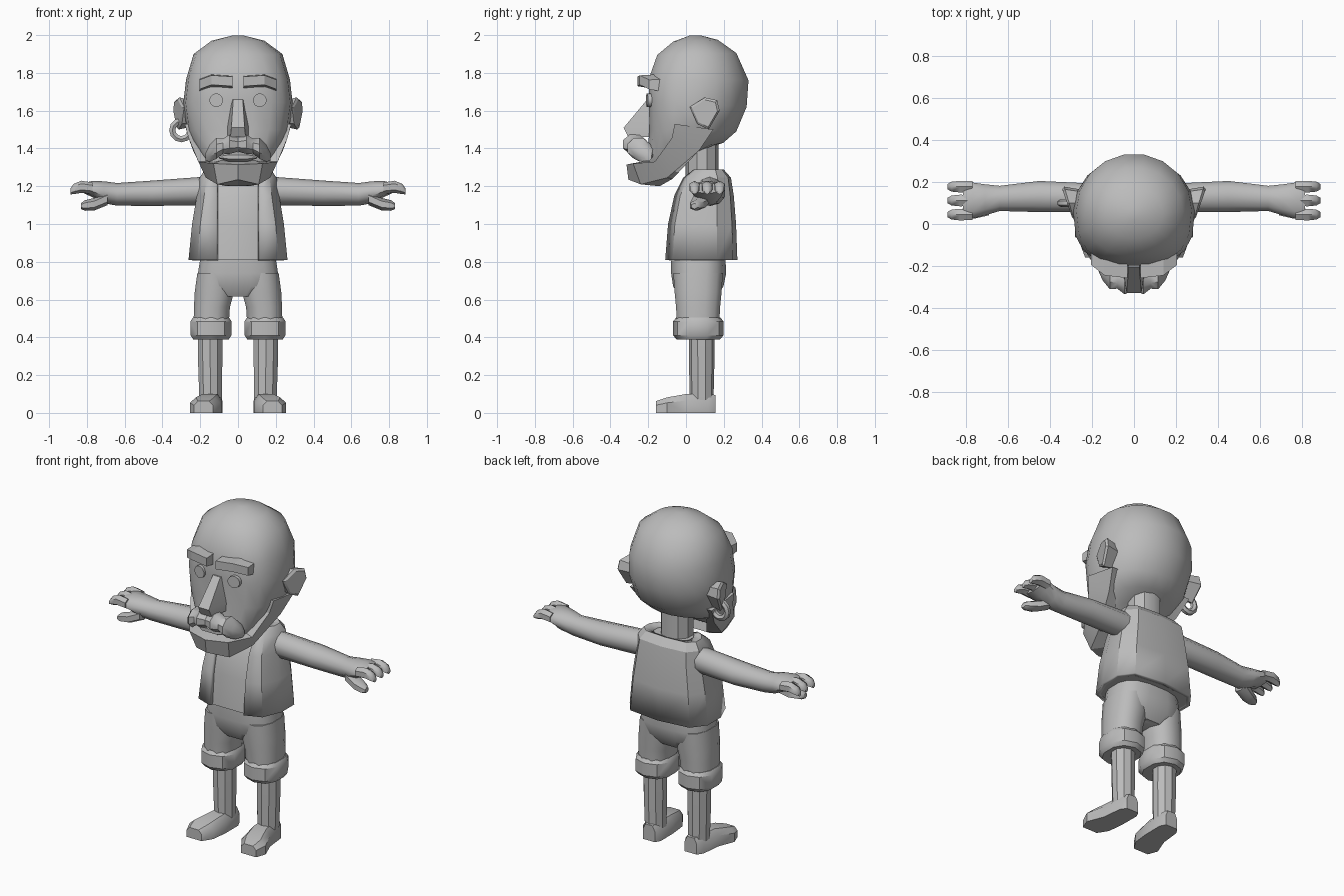
import bpy, bmesh, math
from mathutils import Vector

if "Cube" in bpy.data.objects:
    bpy.data.objects.remove(bpy.data.objects["Cube"])

grey = bpy.data.materials.new("plain_grey")
grey.diffuse_color = (0.5, 0.5, 0.5, 1)
grey.use_nodes = True
grey.node_tree.nodes["Principled BSDF"].inputs["Base Color"].default_value = grey.diffuse_color


def finish(name, bm, mirror=False, angle=35, thickness=0):
    """Turn a bmesh into a shaded object, with optional thickness and mirroring."""
    bmesh.ops.recalc_face_normals(bm, faces=bm.faces)
    mesh = bpy.data.meshes.new(name)
    bm.to_mesh(mesh)
    bm.free()
    mesh.materials.append(grey)
    ob = bpy.data.objects.new(name, mesh)
    bpy.context.collection.objects.link(ob)
    bpy.ops.object.select_all(action='DESELECT')
    ob.select_set(True)
    bpy.context.view_layer.objects.active = ob
    bpy.ops.object.shade_smooth_by_angle(angle=math.radians(angle))
    if thickness:
        m = ob.modifiers.new("thickness", 'SOLIDIFY')
        m.thickness = thickness
        m.offset = -1
    if mirror:
        ob.modifiers.new("mirror", 'MIRROR').use_clip = True
    return ob


def loft(name, rings, closed=True, caps=True, **kw):
    """Skin a list of equal-length point rings."""
    bm = bmesh.new()
    rows = [[bm.verts.new(p) for p in r] for r in rings]
    n = len(rows[0])
    for a, b in zip(rows, rows[1:]):
        for i in range(n if closed else n - 1):
            j = (i + 1) % n
            bm.faces.new((a[i], a[j], b[j], b[i]))
    if caps:
        bm.faces.new(rows[0])
        bm.faces.new(rows[-1])
    return finish(name, bm, **kw)


def oval(c, u, v, n=10, p=2.0):
    """Superellipse ring round c spanned by vectors u and v."""
    c, u, v = Vector(c), Vector(u), Vector(v)
    f = lambda t: math.copysign(abs(t) ** (2 / p), t)
    return [c + u * f(math.cos(a)) + v * f(math.sin(a))
            for a in (2 * math.pi * (i + .5) / n for i in range(n))]


def flat(x, y, z, rx, ry, n=10, p=2.0):
    return oval((x, y, z), (rx, 0, 0), (0, ry, 0), n, p)


def across(x, y, z, ry, rz, n=10):
    return oval((x, y, z), (0, ry, 0), (0, 0, rz), n)


# Head: tilted rings, with a flatter face on the front half
def head_ring(yf, zf, yb, zb, w, p, n=18):
    pts = []
    for i in range(n):
        a = 2 * math.pi * i / n
        q = p if math.sin(a) < 0 else 2
        f = lambda t: math.copysign(abs(t) ** (2 / q), t)
        t = (f(math.sin(a)) + 1) / 2
        pts.append((w * f(math.cos(a)), yf + (yb - yf) * t, zf + (zb - zf) * t))
    return pts


loft("head", [head_ring(*r) for r in (
    (.02, 1.998, .08, 1.998, .03, 2), (-.07, 1.965, .17, 1.975, .14, 2),
    (-.155, 1.895, .27, 1.905, .235, 2.2), (-.2, 1.77, .335, 1.76, .275, 2.6),
    (-.2, 1.65, .325, 1.62, .29, 2.8), (-.195, 1.5, .27, 1.49, .27, 2.8),
    (-.21, 1.36, .2, 1.43, .215, 2.6), (-.23, 1.26, .1, 1.4, .15, 2.4),
    (-.2, 1.22, .04, 1.36, .1, 2))], angle=40)
loft("neck", [flat(0, .085, z, .095, .088) for z in (1.18, 1.48)])

# Beard: strap from ear to chin (outer top, outer bottom, inner bottom, inner top)
loft("beard", [
    [(.282, -.06, 1.53), (.275, .145, 1.5), (.2, .145, 1.5), (.2, -.06, 1.53)],
    [(.262, -.075, 1.455), (.238, .07, 1.39), (.17, .05, 1.4), (.19, -.06, 1.45)],
    [(.21, -.165, 1.33), (.17, -.1, 1.245), (.09, -.07, 1.24), (.13, -.13, 1.33)],
    [(.13, -.28, 1.32), (.11, -.24, 1.21), (.06, -.14, 1.2), (.08, -.18, 1.34)],
    [(0, -.315, 1.315), (0, -.305, 1.235), (0, -.14, 1.2), (0, -.18, 1.34)]],
    mirror=True, angle=25)

# Ears and earring
ear = [(.02, 1.62), (.10, 1.67), (.165, 1.655), (.178, 1.6), (.12, 1.5), (.06, 1.53)]
loft("ear", [
    [(.24, .1 + (y - .1) * .8, 1.585 + (z - 1.585) * .8) for y, z in ear],
    [(.285 + .3 * (y - .02), y, z) for y, z in ear],
    [(.295 + .3 * (y - .02), .1 + (y - .1) * .85, 1.585 + (z - 1.585) * .85) for y, z in ear]],
    mirror=True, angle=25)
bm = bmesh.new()
rows = []
for i in range(12):
    a = 2 * math.pi * i / 12
    d = Vector((math.cos(a), 0, math.sin(a)))
    rows.append([bm.verts.new(p) for p in
                 oval(Vector((-.3, .1, 1.497)) + d * .048, d * .019, (0, .019, 0), 6)])
for i in range(12):
    a, b = rows[i], rows[(i + 1) % 12]
    for j in range(6):
        bm.faces.new((a[j], a[(j + 1) % 6], b[(j + 1) % 6], b[j]))
finish("earring", bm, angle=50)

# Face details
loft("eye", [oval((.115, y, 1.655), (.036, .006, 0), (0, 0, .036), 12)
             for y in (-.17, -.207)], mirror=True)
loft("eyebrow", [
    [(x, yf, z - .02), (x, yf, z + .03), (x, yb, z + .035), (x, yb, z - .035)]
    for x, yf, yb, z in ((.03, -.258, -.17, 1.75), (.14, -.245, -.15, 1.757),
                         (.205, -.195, -.11, 1.733))], mirror=True, angle=25)
loft("nose", [[(-b, -.17, z), (-f, y, z), (f, y, z), (b, -.17, z)]
              for z, y, b, f in ((1.66, -.205, .035, .025), (1.51, -.33, .06, .035),
                                 (1.46, -.305, .06, .04))], angle=25)
loft("moustache", [across(*s, n=8) for s in (
    (0, -.275, 1.42, .045, .04), (.045, -.272, 1.422, .068, .055),
    (.08, -.262, 1.412, .05, .043), (.115, -.25, 1.4, .066, .06),
    (.15, -.222, 1.375, .05, .048), (.172, -.2, 1.355, .02, .022))],
    mirror=True, angle=40)
loft("lower_lip", [across(x, -.225, 1.355, .06 * k, .03 * k, 8)
                   for x, k in ((-.1, .3), (-.05, .9), (.05, .9), (.1, .3))])


# Open waistcoat over a shirt
def torso(z, yf, yb, w, inset=0):
    w, yf, yb = w - inset, yf + inset, yb - inset
    d = yb - yf
    return [(min(.115, w * .6), yf, z), (w * .82, yf + d * .1, z), (w, yf + d * .4, z),
            (w, yf + d * .72, z), (w * .76, yb - d * .06, z), (0, yb, z)]


levels = ((.81, -.11, .272, .262), (1, -.095, .265, .243), (1.15, -.062, .253, .218),
          (1.245, -.015, .238, .204), (1.288, .04, .2, .175))


def both(half):
    return half + [(-x, y, z) for x, y, z in reversed(half[:-1])]


loft("waistcoat", [both(torso(*s)) for s in levels] + [both(torso(1.28, .05, .18, .12))],
     closed=False, caps=False, thickness=.025, angle=30)
loft("shirt", [both(torso(z - .015 * (z > 1.2), yf, yb, w, .02)) for z, yf, yb, w in levels],
     angle=30)

# Shorts with turned-up cuffs
loft("shorts_seat", [flat(0, y, z, rx, ry, 16, 2.8) for z, y, rx, ry in (
    (.83, .065, .2, .145), (.74, .067, .215, .148), (.67, .065, .222, .135),
    (.615, .063, .12, .1))], angle=50)
loft("shorts_leg", [flat(x, .064, z, rx, ry, 12, 2.4) for x, z, rx, ry in (
    (.12, .74, .098, .135), (.125, .64, .107, .128), (.138, .56, .098, .12),
    (.142, .47, .096, .115))], mirror=True, angle=50)
loft("cuff", [flat(.143, .065, z, .113 * k, .133 * k, 10, 2.3) for z, k in (
    (.388, .86), (.41, 1), (.485, 1), (.505, .88))], mirror=True)

# Legs and splayed shoes
loft("leg", [flat(x, .083, z, r, r, 10) for x, z, r in (
    (.148, .42, .068), (.147, .25, .067), (.145, .05, .062))], mirror=True)
loft("shoe", [
    [(x - w, y, 0), (x + w, y, 0), (x + w, y, h * .65), (x + w * .6, y, h),
     (x - w * .6, y, h), (x - w, y, h * .65)]
    for y, x, w, h in ((.155, .14, .04, .095), (.12, .143, .06, .1), (0, .15, .066, .1),
                       (-.1, .175, .08, .082), (-.16, .183, .05, .062))],
    mirror=True, angle=40)

# Arms with hands, three fingers and a thumb
loft("arm", [across(*s) for s in (
    (.17, .125, 1.175, .07, .076), (.45, .131, 1.163, .078, .067),
    (.64, .122, 1.157, .063, .06), (.71, .115, 1.168, .078, .058),
    (.77, .112, 1.185, .09, .043), (.815, .112, 1.19, .085, .028))],
    mirror=True, angle=50)
for i, y in enumerate((.045, .112, .178)):
    loft("finger_%d" % (i + 1), [across(x, y, z, r, r, 6) for x, z, r in (
        (.77, 1.19, .03), (.83, 1.197, .032), (.87, 1.185, .027), (.888, 1.172, .015))],
        mirror=True, angle=50)
loft("thumb", [across(x, y, z, ry, rz, 6) for x, y, z, ry, rz in (
    (.69, .085, 1.135, .05, .035), (.76, .065, 1.105, .045, .033),
    (.81, .05, 1.098, .034, .028), (.832, .045, 1.095, .018, .015))],
    mirror=True, angle=50)
